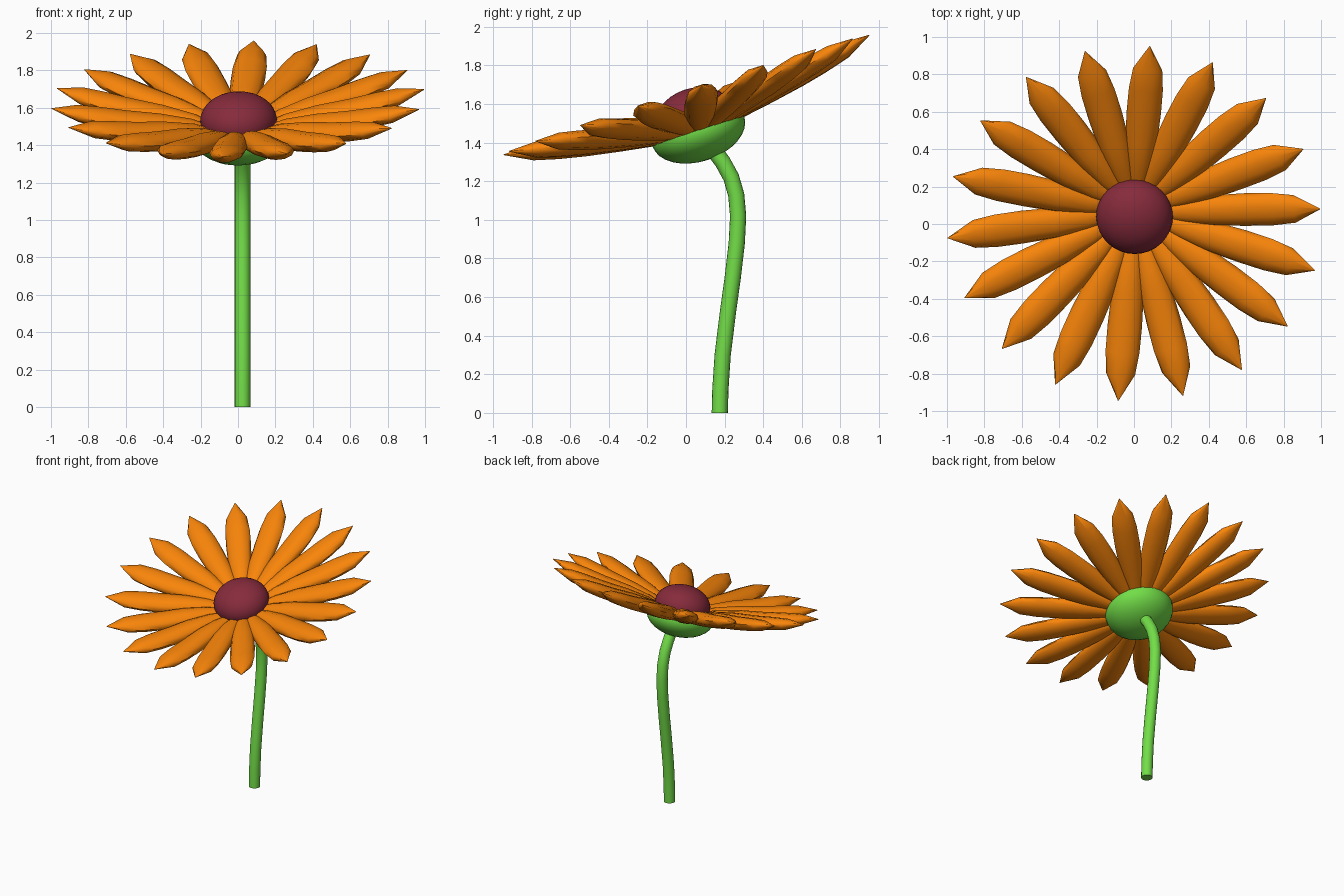
import bpy, bmesh, math
from mathutils import Matrix, Vector

if "Cube" in bpy.data.objects:
    bpy.data.objects.remove(bpy.data.objects["Cube"])

# Flower head frame: origin where the petals converge, tilted towards the front
HEAD = (Matrix.Translation((0.006, 0.08, 1.41))
        @ Matrix.Rotation(math.radians(-1.5), 4, 'Y')
        @ Matrix.Rotation(math.radians(18), 4, 'X'))


def material(name, rgb):
    m = bpy.data.materials.new(name)
    m.diffuse_color = (*rgb, 1)
    m.use_nodes = True
    m.node_tree.nodes["Principled BSDF"].inputs["Base Color"].default_value = m.diffuse_color
    return m


ORANGE = material("orange", (0.95, 0.235, 0.003))
MAROON = material("maroon", (0.24, 0.024, 0.045))
GREEN = material("green", (0.17, 0.73, 0.065))


def finish(bm, name, mat, matrix=Matrix(), angle=60):
    bmesh.ops.recalc_face_normals(bm, faces=bm.faces)
    me = bpy.data.meshes.new(name)
    bm.to_mesh(me)
    bm.free()
    ob = bpy.data.objects.new(name, me)
    bpy.context.collection.objects.link(ob)
    ob.matrix_world = matrix
    me.materials.append(mat)
    bpy.ops.object.select_all(action='DESELECT')
    ob.select_set(True)
    bpy.context.view_layer.objects.active = ob
    bpy.ops.object.shade_smooth_by_angle(angle=math.radians(angle))
    return ob


def loft(bm, rings):
    """Skin a list of rings of points, closing both ends."""
    loops = [[bm.verts.new(p) for p in ring] for ring in rings]
    n = len(loops[0])
    for a, b in zip(loops, loops[1:]):
        for i in range(n):
            j = (i + 1) % n
            bm.faces.new((a[i], a[j], b[j], b[i]))
    bm.faces.new(loops[0])
    bm.faces.new(loops[-1])


def ellipsoid(name, mat, radius, height, z, lower_half=False):
    bm = bmesh.new()
    bmesh.ops.create_uvsphere(bm, u_segments=32, v_segments=16, radius=1)
    if lower_half:
        geom = bm.verts[:] + bm.edges[:] + bm.faces[:]
        bmesh.ops.bisect_plane(bm, geom=geom, plane_co=(0, 0, 0.01),
                               plane_no=(0, 0, 1), clear_outer=True)
        bmesh.ops.holes_fill(bm, edges=[e for e in bm.edges if e.is_boundary])
    bm.transform(Matrix.Translation((0, 0, z)) @ Matrix.Diagonal((radius, radius, height, 1)))
    return finish(bm, name, mat, HEAD)


# Petals: (distance out, half width, half thickness, lift), blunt body with a pointed tip
PETAL = [(0.10, 0.040, 0.030, 0.030), (0.25, 0.065, 0.050, 0.035),
         (0.42, 0.085, 0.055, 0.025), (0.60, 0.092, 0.052, 0.010),
         (0.74, 0.091, 0.050, 0.004), (0.86, 0.078, 0.043, 0.0),
         (1.00, 0.002, 0.002, 0.0)]
RISE = math.tan(math.radians(14))
for k in range(18):
    bm = bmesh.new()
    loft(bm, [[(r, w * math.cos(t), r * RISE + lift + h * math.sin(t))
               for t in (math.tau * i / 10 for i in range(10))] for r, w, h, lift in PETAL])
    finish(bm, f"petal_{k + 1}", ORANGE,
           HEAD @ Matrix.Rotation(math.radians(4.7 + 20 * k), 4, 'Z'))

# Domed centre and green cup below the petals
ellipsoid("flower_centre", MAROON, 0.205, 0.148, 0.13)
ellipsoid("flower_cup", GREEN, 0.25, 0.155, 0.05, lower_half=True)

# Curved stem
PATH = [(0.175, 0), (0.178, 0.12), (0.19, 0.3), (0.217, 0.52), (0.242, 0.7), (0.263, 0.88),
        (0.270, 1.02), (0.260, 1.13), (0.234, 1.22), (0.19, 1.30), (0.13, 1.38)]
pts = [Vector((0.024, y, z)) for y, z in PATH]
rings = []
for i, p in enumerate(pts):
    d = (pts[min(i + 1, len(pts) - 1)] - pts[max(i - 1, 0)]).normalized()
    if i == 0:
        d = Vector((0, 0, 1))
    side = Vector((1, 0, 0))
    up = d.cross(side)
    rings.append([p + 0.042 * (side * math.cos(t) + up * math.sin(t))
                  for t in (math.tau * j / 16 for j in range(16))])
bm = bmesh.new()
loft(bm, rings)
finish(bm, "stem", GREEN)
